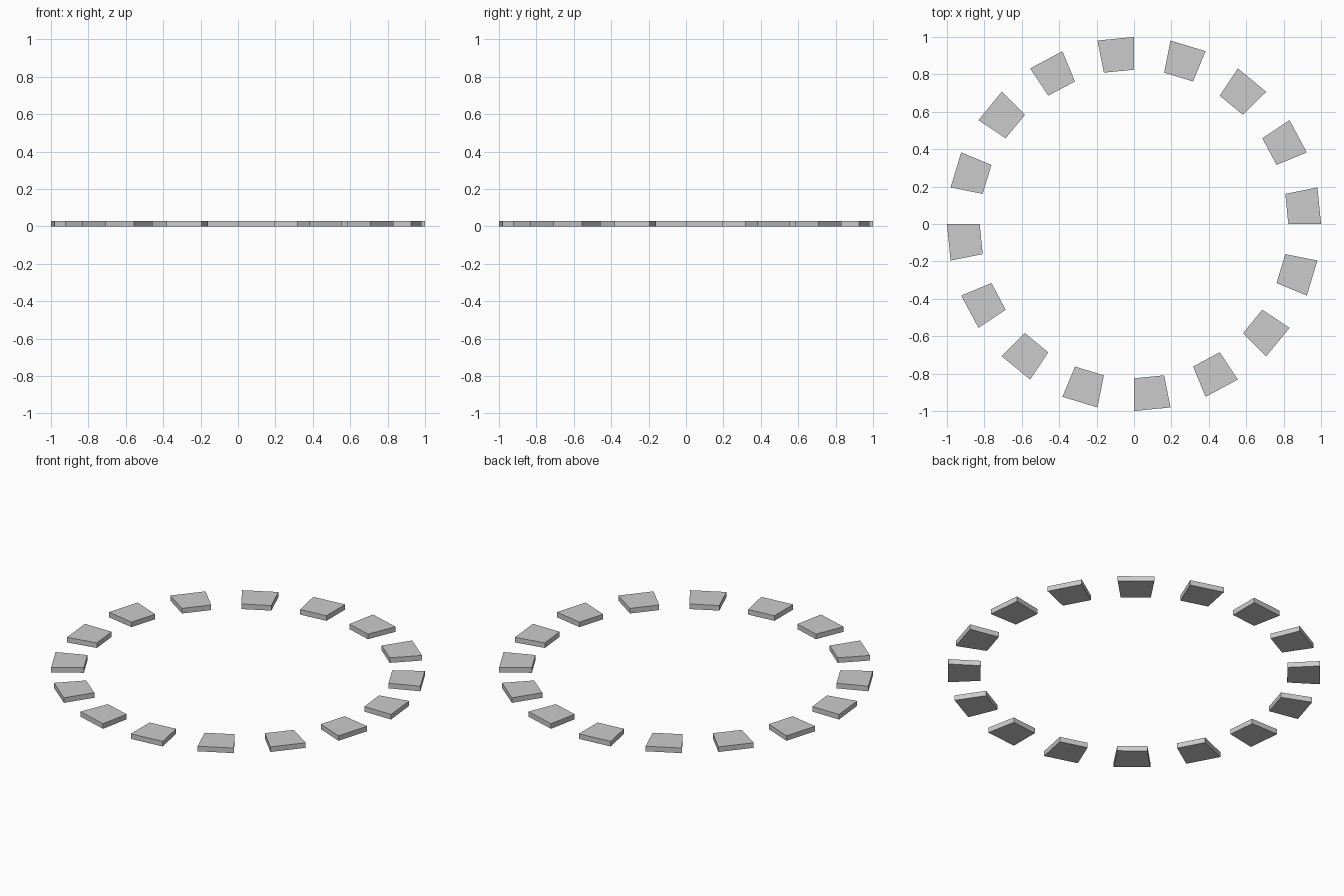
import bpy
import math

if "Cube" in bpy.data.objects:
    bpy.data.objects.remove(bpy.data.objects["Cube"])

COUNT = 16          # blocks around the ring
R_OUT, R_IN = 1.0, 0.825
HEIGHT = 0.03
STEP = 2 * math.pi / COUNT


def ring_block(i):
    # Each block is every second segment of a 32-sided ring
    a, b = i * STEP, (i + 0.5) * STEP
    plan = [(R_IN, a), (R_OUT, a), (R_OUT, b), (R_IN, b)]
    verts = [(r * math.cos(t), r * math.sin(t), z)
             for z in (0, HEIGHT) for r, t in plan]
    faces = [(3, 2, 1, 0), (4, 5, 6, 7)]
    faces += [(k, (k + 1) % 4, (k + 1) % 4 + 4, k + 4) for k in range(4)]
    name = f"ring_block_{i + 1:02d}"
    mesh = bpy.data.meshes.new(name)
    mesh.from_pydata(verts, [], faces)
    mesh.update()
    bpy.context.collection.objects.link(bpy.data.objects.new(name, mesh))


# Ring of separate flat blocks
for i in range(COUNT):
    ring_block(i)
